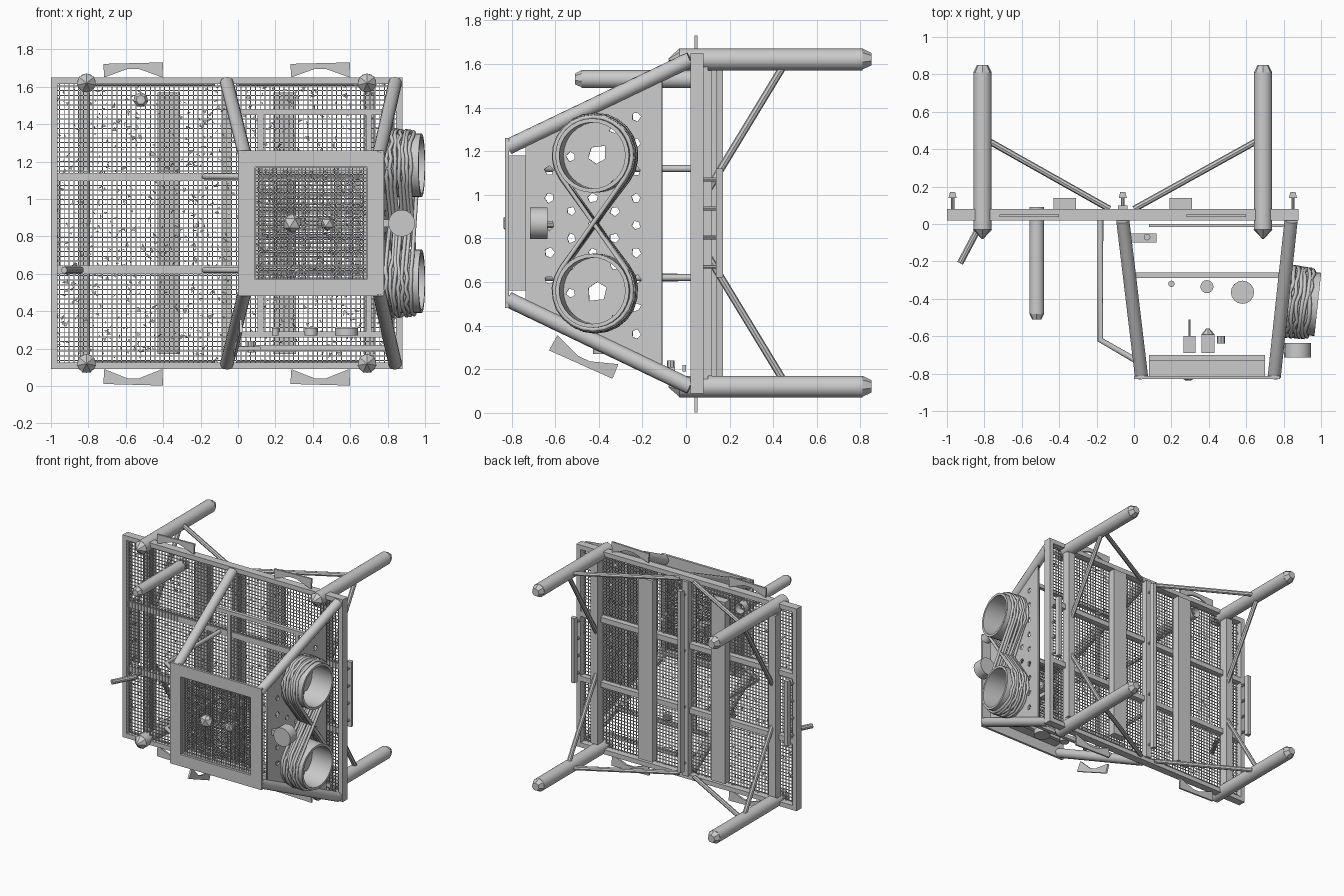
import bpy, bmesh, random
from math import sin, cos, radians, pi, acos
from mathutils import Vector as V, Matrix

if "Cube" in bpy.data.objects:
    bpy.data.objects.remove(bpy.data.objects["Cube"])

random.seed(4)

def box(bm, x0, x1, y0, y1, z0, z1):
    m = Matrix.Translation(((x0+x1)/2, (y0+y1)/2, (z0+z1)/2)) @ Matrix.Diagonal((x1-x0, y1-y0, z1-z0, 1))
    bmesh.ops.create_cube(bm, size=1, matrix=m)

def rod(bm, p, q, r, n=12, r2=None, caps=True):
    p, q = V(p), V(q)
    d = q - p
    m = Matrix.Translation((p+q)/2) @ d.to_track_quat('Z', 'Y').to_matrix().to_4x4()
    bmesh.ops.create_cone(bm, cap_ends=caps, segments=n, radius1=r, radius2=r if r2 is None else r2,
                          depth=d.length, matrix=m)

def prism(bm, pts, w):
    # extruded flat outline, thickness vector w
    f = bm.faces.new([bm.verts.new(V(p) - w/2) for p in pts])
    g = bmesh.ops.extrude_face_region(bm, geom=[f])
    bmesh.ops.translate(bm, verts=[e for e in g['geom'] if isinstance(e, bmesh.types.BMVert)], vec=w)
    bmesh.ops.recalc_face_normals(bm, faces=bm.faces)

def finish(name, bm, smooth=False):
    me = bpy.data.meshes.new(name)
    bm.to_mesh(me)
    bm.free()
    ob = bpy.data.objects.new(name, me)
    bpy.context.collection.objects.link(ob)
    if smooth:
        bpy.ops.object.select_all(action='DESELECT')
        ob.select_set(True)
        bpy.context.view_layer.objects.active = ob
        bpy.ops.object.shade_smooth_by_angle(angle=radians(35))
    return ob

def border(bm, x0, x1, y0, y1, z0, z1, w):
    box(bm, x0, x0+w, y0, y1, z0, z1)
    box(bm, x1-w, x1, y0, y1, z0, z1)
    box(bm, x0+w, x1-w, y0, y1, z0, z0+w)
    box(bm, x0+w, x1-w, y0, y1, z1-w, z1)

def wire_grid(name, x0, x1, z0, z1, y, pitch, t):
    bm = bmesh.new()
    nx, nz = round((x1-x0)/pitch), round((z1-z0)/pitch)
    for i in range(nx+1):
        x = x0 + (x1-x0)*i/nx
        box(bm, x-t, x+t, y-t, y+t, z0, z1)
    for i in range(nz+1):
        z = z0 + (z1-z0)*i/nz
        box(bm, x0, x1, y, y+2*t, z-t, z+t)
    return finish(name, bm)

def scraps(name, x0, x1, z0, z1, y, count):
    bm = bmesh.new()
    for _ in range(count):
        c = V((random.uniform(x0, x1), y, random.uniform(z0, z1)))
        bm.faces.new([bm.verts.new(c + V((random.uniform(-.018, .018), random.uniform(-.006, .006),
                                          random.uniform(-.018, .018)))) for _ in range(3)])
    return finish(name, bm)

# main rectangular frame and cross beams
bm = bmesh.new()
border(bm, -1, .88, .02, .08, .09, 1.65, .035)
for z in (.62, 1.12):
    box(bm, -.97, .85, .035, .08, z-.02, z+.02)
for x in (-.82, -.06, .70):
    box(bm, x-.025, x+.025, .05, .1, .12, 1.62)
finish("main_frame", bm)
bm = bmesh.new()
for x in (-.37, .25):
    box(bm, x-.06, x+.06, .08, .14, .17, 1.57)
for x in (-.82, .70):
    box(bm, x-.03, x+.03, .08, .12, .17, 1.57)
finish("back_beams", bm)

# rails on pegs behind the frame
bm = bmesh.new()
for x, z0, z1 in ((-.97, .62, 1.12), (.85, .62, 1.12), (-.06, .17, 1.57)):
    prism(bm, [(x-.022, .138, (z0+z1)/2), (x+.022, .138, (z0+z1)/2), (x+.014, .17, (z0+z1)/2),
               (x-.014, .17, (z0+z1)/2)], V((0, 0, z1-z0)))
    for k in range(4):
        z = z0+.05 + (z1-z0-.1)*k/3
        rod(bm, (x, .08, z), (x, .14, z), .009, 8)
finish("back_rails", bm)

# wire mesh deck with debris
wire_grid("deck_mesh", -.98, .86, .11, 1.63, .035, .0255, .0025)
scraps("deck_debris", -.96, .85, .12, 1.62, .045, 1300)

# four legs with pointed heads, and their braces
legs, braces = bmesh.new(), bmesh.new()
for x, xb in ((-.81, -.13), (.69, .0)):
    for z, zb in ((.12, .72), (1.62, 1.02)):
        rod(legs, (x, -.03, z), (x, .81, z), .05, 14)
        rod(legs, (x, -.08, z), (x, -.03, z), .004, 7, .052)
        rod(legs, (x, .81, z), (x, .85, z), .05, 7, .03)
        s = .04 if x < 0 else -.04
        rod(braces, (x+s, .44, z), (xb, .08, z), .017, 8)
        rod(braces, (x, .44, z+(.04 if z < 1 else -.04)), (x, .1, zb), .017, 8)
finish("legs", legs, True)
finish("leg_braces", braces, True)

# cabin corner tubes
bm = bmesh.new()
for xa, xb in ((-.06, .04), (.84, .75)):
    for za, zb in ((.12, .52), (1.62, 1.22)):
        rod(bm, (xa, .02, za), (xb, -.815, zb), .036, 14)
finish("cabin_tubes", bm, True)

# cabin middle ring of flat bars
bm = bmesh.new()
for z in (.275, 1.465):
    box(bm, 0, .80, -.288, -.26, z-.015, z+.015)
for x in (.12, .70):
    box(bm, x-.015, x+.015, -.285, -.263, .275, 1.465)
box(bm, .08, .8, -.015, 0, .19, .22)
finish("cabin_ring", bm)

# front window frame with recessed box
bm = bmesh.new()
border(bm, 0, .78, -.83, -.812, .48, 1.26, .09)
border(bm, .08, .70, -.812, -.73, .56, 1.18, .015)
border(bm, .08, .70, -.73, -.70, .55, 1.17, .03)
finish("window_frame", bm)
wire_grid("window_mesh_front", .09, .69, .57, 1.17, -.80, .0195, .002)
wire_grid("window_mesh_back", .09, .69, .57, 1.17, -.735, .024, .002)
scraps("window_debris", .1, .68, .58, 1.16, -.76, 600)

# perforated right side panel, tilted with the tubes
nrm, tan = V((.993, -.106, 0)), V((.106, .993, 0))
def side(d, y, z):
    return V((.84+.107*(y-.02), y, z)) + nrm*d
top = lambda y: 1.60 + .476*(y-.02)
cu = bpy.data.curves.new("side_panel", 'CURVE')
cu.dimensions, cu.fill_mode, cu.extrude = '2D', 'BOTH', .006
def loop(pts):
    s = cu.splines.new('POLY')
    s.points.add(len(pts)-1)
    for p, q in zip(s.points, pts):
        p.co = (q[0], q[1], 0, 1)
    s.use_cyclic_u = True
def hole(y, z, r):
    a0 = random.uniform(0, 6)
    loop([(y+r*random.uniform(.7, 1.1)*cos(a0+k*2*pi/5), z+r*random.uniform(.7, 1.1)*sin(a0+k*2*pi/5)) for k in range(5)])
loop([(-.74, 1.74-top(-.74)), (-.11, 1.74-top(-.11)), (-.11, top(-.11)), (-.74, top(-.74))])
rings = (.56, 1.18)
for z in rings:
    hole(-.41, z, .055)
for i in range(5):
    for j in range(10):
        y, z = -.23-.1*i, .36+.125*j - (i % 2)*.06
        near = min(((y+.41)**2+(z-c)**2)**.5 for c in rings)
        if near > .1 and abs(z-.87) < top(y)-.87-.06:
            hole(y, z, .024)
panel = bpy.data.objects.new("side_panel", cu)
bpy.context.collection.objects.link(panel)
o = side(0, 0, 0)
panel.matrix_world = Matrix(((tan.x, 0, nrm.x, o.x), (tan.y, 0, nrm.y, 0), (0, 1, 0, 0), (0, 0, 0, 1)))

# two hollow drums on the side
bm = bmesh.new()
for z in rings:
    a, b = side(-.01, -.41, z), side(.19, -.41, z)
    rod(bm, a, b, .17, 32, caps=False)
    rod(bm, a, b, .152, 32, caps=False)
    for e in (a, b):
        g = []
        for r in (.17, .152):
            g.append([bm.verts.new(e + tan*r*cos(k*pi/16) + V((0, 0, r*sin(k*pi/16)))) for k in range(32)])
        for k in range(32):
            bm.faces.new((g[0][k], g[0][k-1], g[1][k-1], g[1][k]))
finish("side_drums", bm, True)

# crossed cables looped round both drums
cu = bpy.data.curves.new("crossed_cables", 'CURVE')
cu.dimensions, cu.bevel_depth, cu.bevel_resolution = '3D', .011, 1
for n in range(7):
    r = .177 + random.uniform(0, .012)
    a = acos(r/.31)
    pts = []
    for k in range(17):
        t = -pi/2+a + (2*pi-2*a)*k/16
        pts.append((r*cos(t), 1.18+r*sin(t)))
    for k in range(17):
        t = pi/2-a - (2*pi-2*a)*k/16
        pts.append((r*cos(t), .56+r*sin(t)))
    s = cu.splines.new('POLY')
    s.points.add(len(pts)-1)
    for p, (v, z) in zip(s.points, pts):
        d = .02 + .021*n + random.uniform(-.009, .009)
        p.co = (*side(d, -.41+v, z), 1)
    s.use_cyclic_u = True
bpy.context.collection.objects.link(bpy.data.objects.new("crossed_cables", cu))

# canister beside the cabin
bm = bmesh.new()
rod(bm, (.875, -.715, .87), (.875, -.635, .87), .072, 16)
box(bm, .76, .82, -.69, -.66, .85, .89)
finish("side_canister", bm, True)

# bent handrails left of the cabin
cu = bpy.data.curves.new("handrails", 'CURVE')
cu.dimensions, cu.bevel_depth, cu.bevel_resolution, cu.use_fill_caps = '3D', .016, 2, True
for z in (.62, 1.12):
    s = cu.splines.new('POLY')
    s.points.add(2)
    for p, q in zip(s.points, ((-.18, .03), (-.18, -.62), (.02, -.735))):
        p.co = (*q, z, 1)
bpy.context.collection.objects.link(bpy.data.objects.new("handrails", cu))

# front pipe and angled nozzle
bm = bmesh.new()
rod(bm, (-.52, .09, 1.53), (-.52, -.48, 1.53), .041, 14, caps=False)
rod(bm, (-.52, -.48, 1.53), (-.52, -.51, 1.53), .041, 7, .025)
finish("front_pipe", bm, True)
bm = bmesh.new()
rod(bm, (-.85, .03, .62), (-.85, -.08, .62), .009, 8)
rod(bm, (-.84, -.04, .62), (-.93, -.21, .62), .018, 10)
finish("nozzle", bm, True)

# notched fins on frame edges and below the cabin
def fin(bm, c, u, v, w):
    o = ((-.16, .072), (.16, .08), (.155, 0), (.03, .045), (-.03, .045), (-.155, 0))
    prism(bm, [V(c)+V(u)*a+V(v)*b for a, b in o], V(w))
bm = bmesh.new()
for x in (-.56, .44):
    fin(bm, (x, .045, 1.65), (1, 0, 0), (0, 0, 1), (0, .014, 0))
    fin(bm, (x, .045, .09), (1, 0, 0), (0, 0, -1.1), (0, .014, 0))
fin(bm, (0, -.45, .29), (.1, -.9, .43), (0, -.43, -.9), (.014, 0, 0))
finish("fins", bm)

# knobs and instruments at the window
bm = bmesh.new()
for x, y, r in ((.29, -.79, .055), (.48, -.78, .042)):
    bmesh.ops.create_icosphere(bm, subdivisions=1, radius=r, matrix=Matrix.Translation((x, y, .87)))
box(bm, .265, .33, -.69, -.60, .83, .91)
rod(bm, (.297, -.60, .87), (.297, -.51, .87), .006, 8)
box(bm, .36, .43, -.69, -.59, .83, .91)
rod(bm, (.395, -.59, .87), (.395, -.56, .87), .035, 8, .01)
rod(bm, (.465, -.64, .87), (.465, -.60, .87), .022, 8)
finish("window_instruments", bm)
bm = bmesh.new()
for x, y, r in ((.58, -.365, .062), (.2, -.32, .017), (.39, -.335, .035)):
    rod(bm, (x, y, .27), (x, y, .31), r, 16)
box(bm, -.02, .12, -.10, -.05, .19, .21)
rod(bm, (.07, -.07, .18), (.07, -.07, .24), .018, 8)
finish("cabin_fittings", bm, True)
